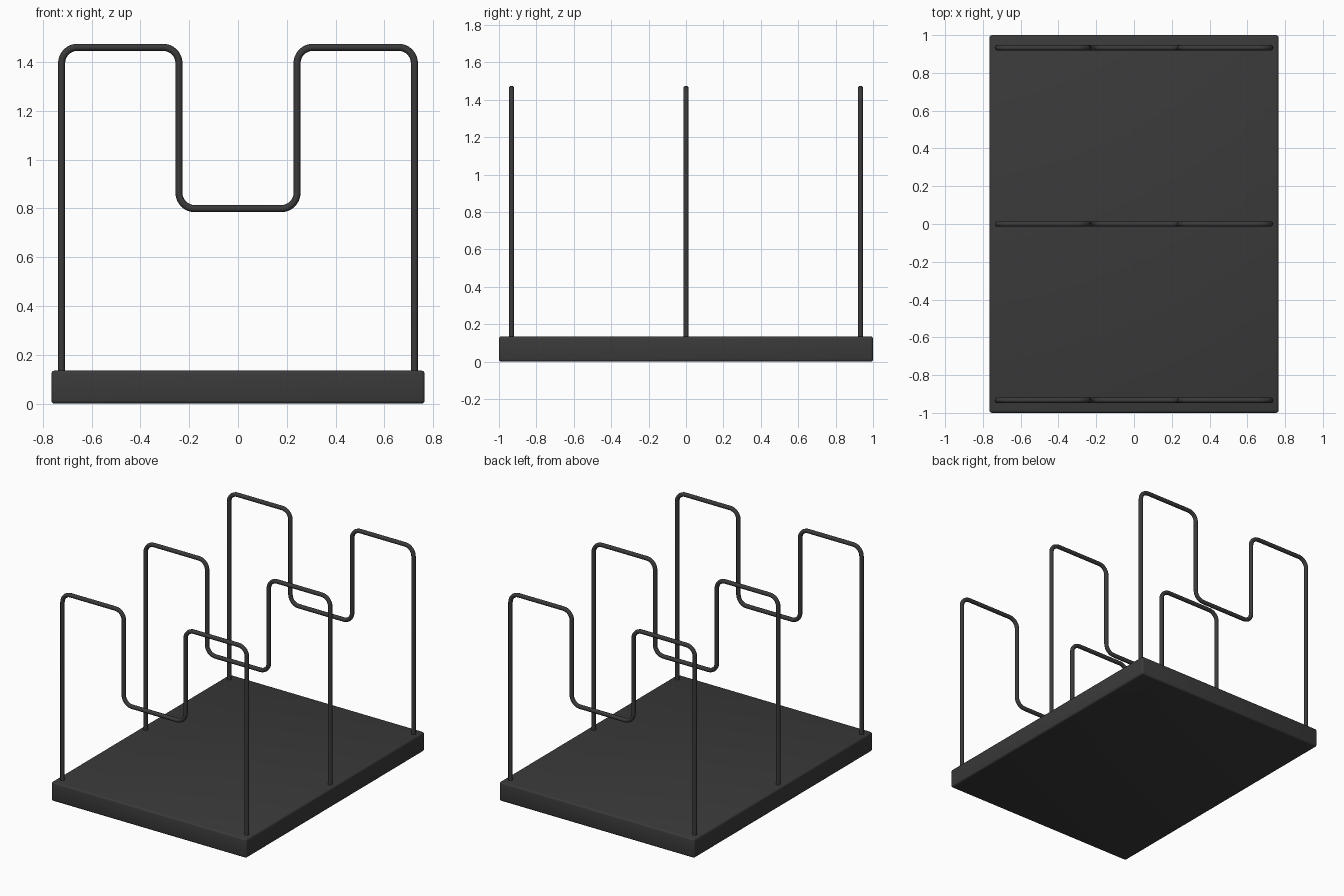
import bpy
import math
from mathutils import Vector

cube = bpy.data.objects.get("Cube")
if cube:
    bpy.data.objects.remove(cube, do_unlink=True)

# Dark powder-coated metal
metal = bpy.data.materials.new("charcoal_metal")
metal.use_nodes = True
metal.diffuse_color = (0.042, 0.042, 0.042, 1)
metal.node_tree.nodes["Principled BSDF"].inputs["Base Color"].default_value = metal.diffuse_color

BASE_TOP = 0.135
WIRE_RADIUS = 0.0145
CORNER = 0.065


def activate(obj):
    bpy.ops.object.select_all(action="DESELECT")
    obj.select_set(True)
    bpy.context.view_layer.objects.active = obj


def rounded_path(corners, radius, steps=8):
    """Replace each right-angle corner of a polyline with an arc."""
    path = [corners[0]]
    for before, corner, after in zip(corners, corners[1:], corners[2:]):
        a = (before - corner).normalized() * radius
        b = (after - corner).normalized() * radius
        for i in range(steps + 1):
            t = math.pi / 2 * i / steps
            path.append(corner + a * (1 - math.sin(t)) + b * (1 - math.cos(t)))
    path.append(corners[-1])
    return path


def wire_divider(name, y):
    # Half outline from the foot to the dip, mirrored for the other half
    half = [(-0.723, BASE_TOP - 0.03), (-0.723, 1.46), (-0.242, 1.46), (-0.242, 0.799)]
    outline = half + [(-x, z) for x, z in reversed(half)]
    points = rounded_path([Vector((x, 0, z)) for x, z in outline], CORNER)

    curve = bpy.data.curves.new(name, "CURVE")
    curve.dimensions = "3D"
    curve.bevel_depth = WIRE_RADIUS
    curve.bevel_resolution = 4
    curve.use_fill_caps = True
    spline = curve.splines.new("POLY")
    spline.points.add(len(points) - 1)
    for target, point in zip(spline.points, points):
        target.co = (*point, 1)
    curve.materials.append(metal)

    obj = bpy.data.objects.new(name, curve)
    obj.location.y = y
    bpy.context.collection.objects.link(obj)
    activate(obj)
    bpy.ops.object.convert(target="MESH")
    bpy.ops.object.shade_smooth_by_angle(angle=math.radians(45))


# Base slab with softened edges
bpy.ops.mesh.primitive_cube_add(size=1, location=(0, 0, BASE_TOP / 2))
base = bpy.context.object
base.name = "base"
base.scale = (1.53, 2, BASE_TOP)
bpy.ops.object.transform_apply(location=False, rotation=False, scale=True)
base.data.materials.append(metal)
bevel = base.modifiers.new("soft_edges", "BEVEL")
bevel.width = 0.013
bevel.segments = 3
activate(base)
bpy.ops.object.modifier_apply(modifier=bevel.name)
bpy.ops.object.shade_smooth_by_angle(angle=math.radians(35))

# Three bent wire dividers
for name, y in (("front_divider", -0.933), ("middle_divider", 0), ("back_divider", 0.933)):
    wire_divider(name, y)
